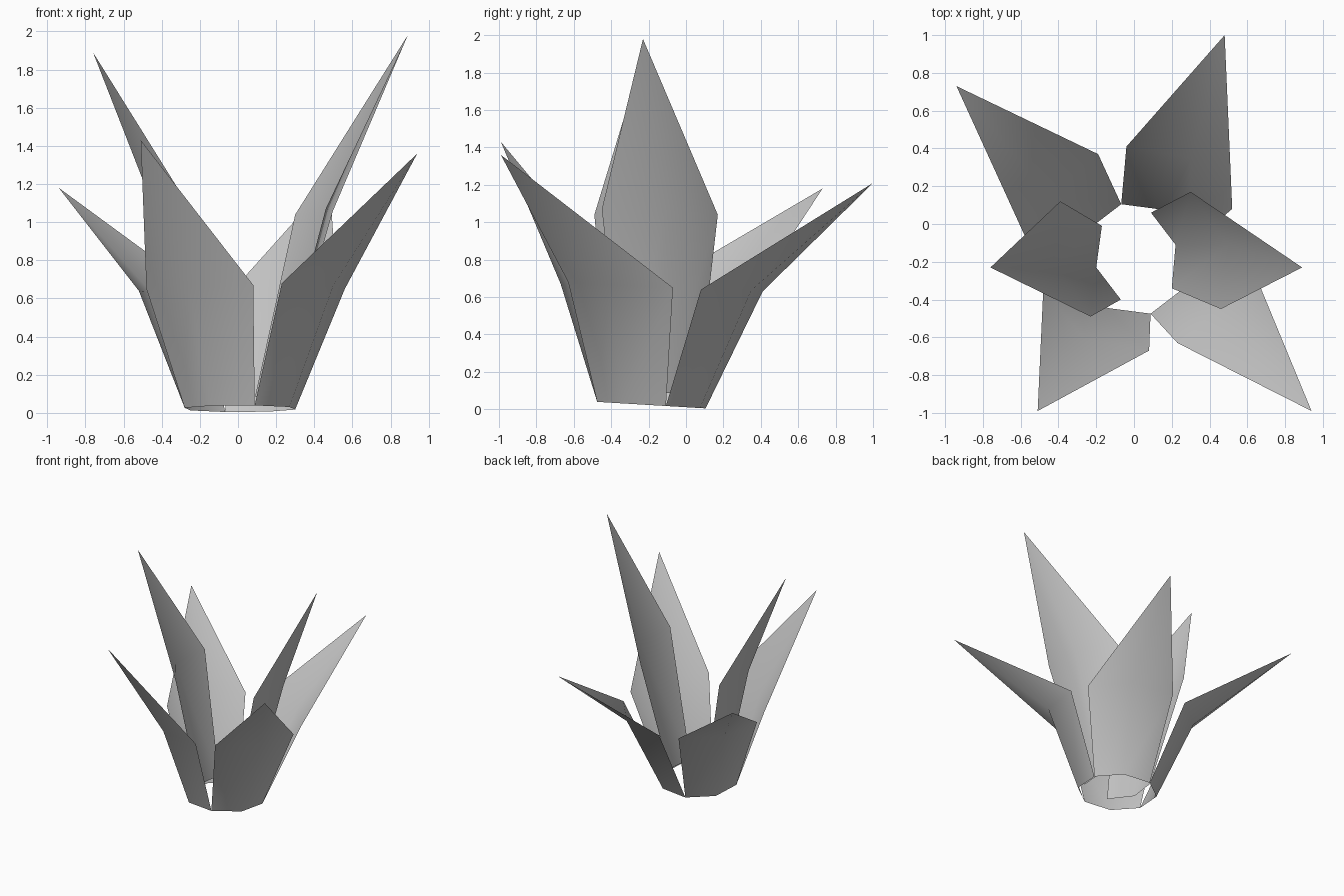
import bpy
import math
from mathutils import Vector

cube = bpy.data.objects.get("Cube")
if cube:
    bpy.data.objects.remove(cube, do_unlink=True)

# One plain grey for the whole plant
grey = bpy.data.materials.new("leaf_grey")
grey.use_nodes = True
colour = (0.55, 0.55, 0.55, 1)
grey.diffuse_color = colour
grey.node_tree.nodes["Principled BSDF"].inputs["Base Color"].default_value = colour


def ring_point(angle):
    """Point on the slightly tilted octagonal base ring."""
    a = math.radians(angle)
    x, y = 0.01 + 0.3 * math.cos(a), -0.185 + 0.3 * math.sin(a)
    return Vector((x, y, 0.011 - 0.06 * y))


def leaf(name, base, first, last, tip, bulge=0.12):
    """Cupped leaf sheet: base row, wide middle row and a pointed tip.
    Rows run counter-clockwise around the plant."""
    first, last = Vector(first), Vector(last)
    chord = last - first
    outward = Vector((chord.y, -chord.x, 0)).normalized()
    centre = (first + last) / 2 + outward * bulge
    verts = [*base, first, centre, last, Vector(tip)]
    faces = [(0, 1, 4, 3), (1, 2, 5, 4), (3, 4, 6), (4, 5, 6)]
    mesh = bpy.data.meshes.new(name)
    mesh.from_pydata(verts, [], faces)
    mesh.materials.append(grey)
    mesh.polygons.foreach_set("use_smooth", [True] * len(faces))
    obj = bpy.data.objects.new(name, mesh)
    bpy.context.collection.objects.link(obj)


# Four outer leaves, each spanning a quarter of the base ring
outer = [
    ("outer_leaf_front_left", -75, (0.23, -0.63, 0.68), (0.56, -0.07, 0.65), (0.94, -0.99, 1.36)),
    ("outer_leaf_back_left", 15, (0.52, 0.08, 0.64), (-0.04, 0.41, 0.63), (0.48, 1.0, 1.21)),
    ("outer_leaf_back_right", 105, (-0.19, 0.37, 0.63), (-0.52, -0.19, 0.64), (-0.94, 0.73, 1.18)),
    ("outer_leaf_front_right", 195, (-0.48, -0.34, 0.65), (0.08, -0.67, 0.67), (-0.51, -0.99, 1.43)),
]
for name, start, first, last, tip in outer:
    leaf(name, [ring_point(start + step) for step in (0, 45, 90)], first, last, tip)

# Two taller inner leaves, starting just above the base ring
inner = [
    ("inner_leaf_left", [(0.20, -0.34), (0.22, -0.11), (0.09, 0.06)],
     (0.46, -0.45, 1.07), (0.30, 0.17, 1.04), (0.89, -0.23, 1.98)),
    ("inner_leaf_right", [(-0.17, -0.01), (-0.20, -0.23), (-0.07, -0.40)],
     (-0.39, 0.12, 1.03), (-0.23, -0.49, 1.04), (-0.76, -0.23, 1.89)),
]
for name, base, first, last, tip in inner:
    leaf(name, [Vector((x, y, 0.087)) for x, y in base], first, last, tip)
